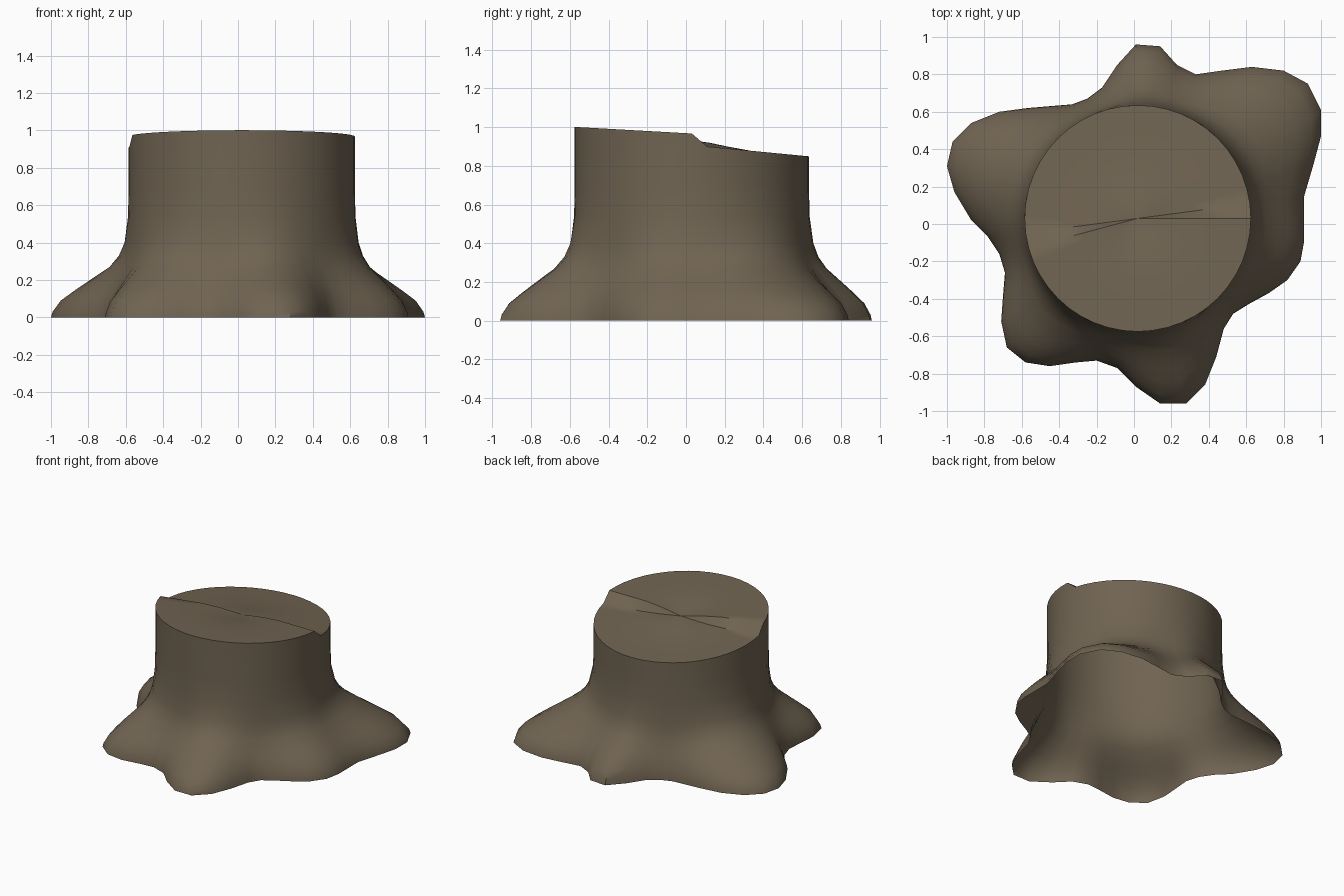
import bpy, bmesh, math

cube = bpy.data.objects.get("Cube")
if cube:
    bpy.data.objects.remove(cube, do_unlink=True)

CENTRE_X, CENTRE_Y, RADIUS = 0.02, 0.03, 0.605

# Root outline on the ground, in hundredths, evenly stepped around the trunk
ROOTS = [
    (91, 0), (91, 15), (96, 32), (100, 47), (100, 61), (93, 75),
    (80, 82), (63, 84), (47, 82), (33, 80), (23, 85), (14, 95),
    (1, 96), (-9, 85), (-17, 73), (-25, 67), (-33, 64), (-45, 63),
    (-57, 62), (-72, 60), (-87, 54), (-97, 44), (-100, 31), (-96, 17),
    (-87, 2), (-78, -7), (-72, -16), (-69, -26), (-70, -38), (-71, -52),
    (-68, -66), (-58, -74), (-45, -76), (-31, -74), (-20, -73), (-9, -77),
    (1, -87), (14, -96), (28, -96), (38, -86), (44, -71), (48, -56),
    (53, -48), (61, -43), (72, -37), (82, -30), (89, -20), (91, -9),
]
SEGMENTS = len(ROOTS)

# Height and how far the bark flares from the trunk towards the root outline
FLARE = [(0, 1), (0.03, 0.98), (0.09, 0.88), (0.15, 0.69), (0.2, 0.52),
         (0.27, 0.28), (0.33, 0.15), (0.4, 0.07), (0.54, 0.01), (0.7, 0)]


def trunk_point(index, scale=1.0):
    angle = math.tau * index / SEGMENTS
    return (CENTRE_X + RADIUS * scale * math.cos(angle),
            CENTRE_Y + RADIUS * scale * math.sin(angle))


def cut_height(index, y):
    """Two sloping saw cuts: a lower one at the back, a higher one in front."""
    if 1 <= index <= SEGMENTS // 2 + 1:
        return 0.907 - 0.096 * (y - CENTRE_Y)
    return 0.967 - 0.056 * (y - CENTRE_Y)


def bridge(bm, lower, upper):
    for i in range(len(lower)):
        j = (i + 1) % len(lower)
        bm.faces.new((lower[i], lower[j], upper[j], upper[i]))


def finish(name, bm, material):
    mesh = bpy.data.meshes.new(name)
    bm.to_mesh(mesh)
    bm.free()
    mesh.materials.append(material)
    obj = bpy.data.objects.new(name, mesh)
    bpy.context.collection.objects.link(obj)
    bpy.ops.object.select_all(action='DESELECT')
    obj.select_set(True)
    bpy.context.view_layer.objects.active = obj
    bpy.ops.object.shade_smooth_by_angle(angle=math.radians(40))
    return obj


bark = bpy.data.materials.new("bark_brown")
bark.use_nodes = True
colour = (0.162, 0.127, 0.084, 1)
bark.diffuse_color = colour
shader = bark.node_tree.nodes["Principled BSDF"]
shader.inputs["Base Color"].default_value = colour
shader.inputs["Roughness"].default_value = 0.9

# Trunk and spreading roots, open underneath
bm = bmesh.new()
rings = []
for height, flare in FLARE:
    ring = []
    for i, (root_x, root_y) in enumerate(ROOTS):
        x, y = trunk_point(i)
        ring.append(bm.verts.new((x + (root_x / 100 - x) * flare,
                                  y + (root_y / 100 - y) * flare, height)))
    rings.append(ring)
rim = []
for i in range(SEGMENTS):
    x, y = trunk_point(i)
    rim.append(bm.verts.new((x, y, cut_height(i, y))))
rings.append(rim)

# Sawn top with a splintered step that fades out at the middle
middle_height = 0.932
for scale in (0.75, 0.5, 0.3, 0.15):
    fade = min(1, scale / 0.4)
    ring = []
    for i in range(SEGMENTS):
        x, y = trunk_point(i, scale)
        z = middle_height + (cut_height(i, y) - middle_height) * fade
        ring.append(bm.verts.new((x, y, z)))
    rings.append(ring)

for lower, upper in zip(rings, rings[1:]):
    bridge(bm, lower, upper)
middle = bm.verts.new((CENTRE_X, CENTRE_Y, middle_height))
for i in range(SEGMENTS):
    bm.faces.new((rings[-1][i], rings[-1][(i + 1) % SEGMENTS], middle))

# Keep the sawn rim crisp
bm.edges.ensure_lookup_table()
stump = finish("tree_stump", bm, bark)
